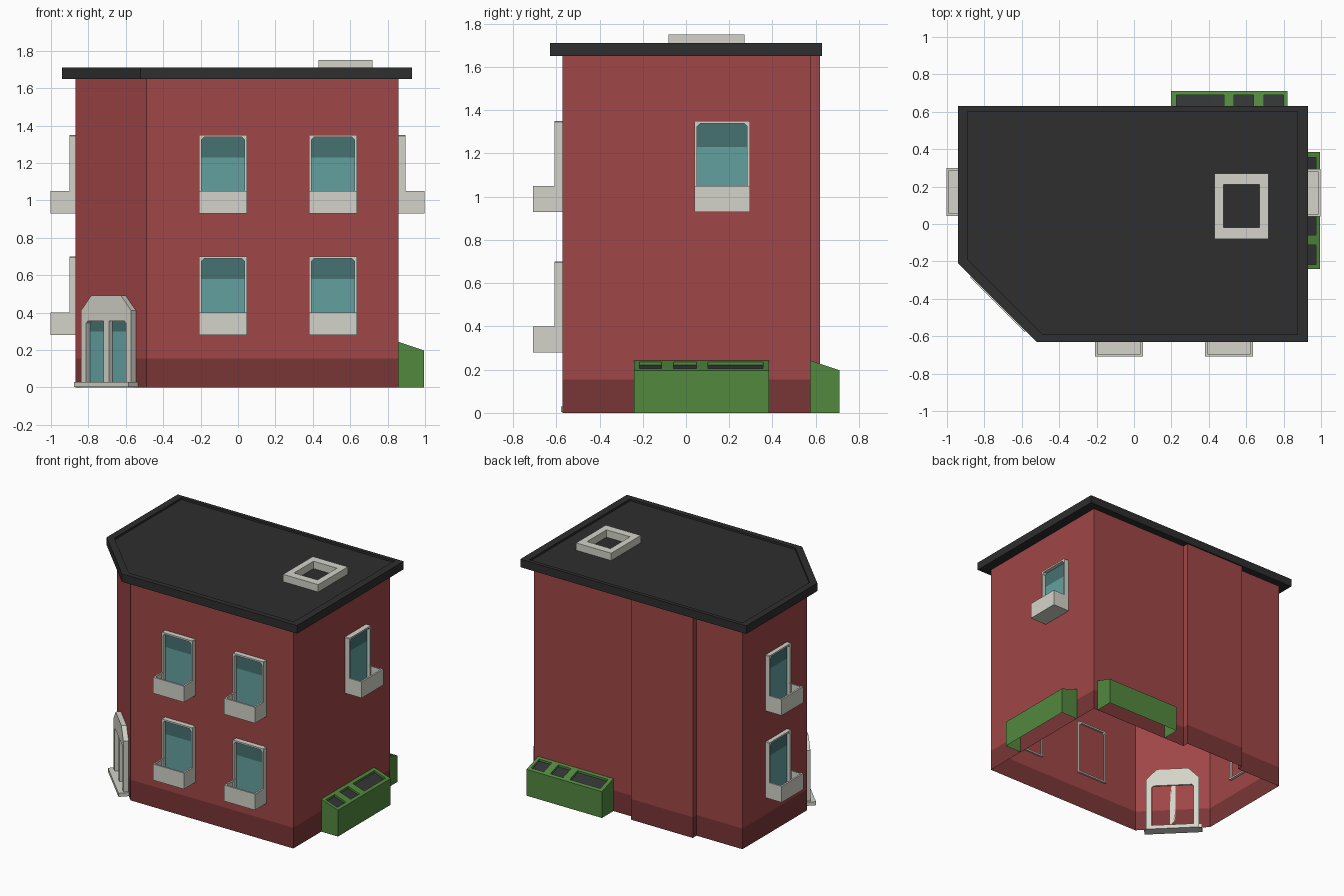
import bpy
import math
from mathutils import Matrix

if "Cube" in bpy.data.objects:
    bpy.data.objects.remove(bpy.data.objects["Cube"])


def material(name, r, g, b):
    def lin(c):
        c /= 255
        return c / 12.92 if c <= 0.04045 else ((c + 0.055) / 1.055) ** 2.4
    m = bpy.data.materials.new(name)
    m.diffuse_color = (lin(r), lin(g), lin(b), 1)
    m.use_nodes = True
    m.node_tree.nodes["Principled BSDF"].inputs["Base Color"].default_value = m.diffuse_color
    return m


RED = material("brick_red", 160, 70, 71)
BASE = material("dark_brick", 122, 54, 54)
STONE = material("pale_stone", 212, 212, 202)
TEAL = material("glass_teal", 100, 160, 160)
SHADE = material("glass_dark_teal", 70, 113, 113)
ROOF = material("roof_black", 46, 46, 46)
GREEN = material("bin_green", 82, 136, 62)
PANEL = material("panel_dark", 50, 52, 54)


def mesh(name, verts, faces, mats, index=None, matrix=None):
    me = bpy.data.meshes.new(name)
    me.from_pydata(verts, [], faces)
    for m in mats:
        me.materials.append(m)
    if index:
        for p, i in zip(me.polygons, index):
            p.material_index = i
    ob = bpy.data.objects.new(name, me)
    bpy.context.collection.objects.link(ob)
    if matrix:
        ob.matrix_world = matrix
    return ob


def place(x, y, deg):
    # local frame of a wall: x runs along the wall, -y points outward
    return Matrix.Translation((x, y, 0)) @ Matrix.Rotation(math.radians(deg), 4, 'Z')


def bands(n, levels):
    # quads joining consecutive closed loops of n points
    return [(k * n + i, k * n + (i + 1) % n, (k + 1) * n + (i + 1) % n, (k + 1) * n + i)
            for k in range(levels) for i in range(n)]


def ring(name, outer, inner, y0, y1, matrix):
    # closed frame between two outlines (x, z), anticlockwise seen from outside
    n = len(outer)
    v = [(x, y, z) for loop, y in ((outer, y0), (outer, y1), (inner, y1), (inner, y0)) for x, z in loop]
    f = bands(n, 3) + [(3 * n + i, 3 * n + (i + 1) % n, (i + 1) % n, i) for i in range(n)]
    return mesh(name, v, f, [STONE], None, matrix)


def box(name, x0, x1, y0, y1, z0, z1, mat, matrix=None):
    v = [(x, y, z) for z in (z0, z1) for x, y in ((x0, y0), (x1, y0), (x1, y1), (x0, y1))]
    return mesh(name, v, bands(4, 1) + [(3, 2, 1, 0), (4, 5, 6, 7)], [mat], None, matrix)


def arch(w, top_w, z0, z1, z2):
    return [(-w, z0), (w, z0), (w, z1), (top_w, z2), (-top_w, z2), (-w, z1)]


def glass(name, w, z0, zm, z1, y, c, matrix):
    # two-tone pane with clipped top corners
    v = [(-w, y, z0), (w, y, z0), (w, y, zm), (-w, y, zm), (w, y, z1 - c), (w - c, y, z1), (c - w, y, z1), (-w, y, z1 - c)]
    mesh(name, v, [(0, 1, 2, 3), (3, 2, 4, 5, 6, 7)], [TEAL, SHADE], [0, 1], matrix)


# walls: open at the bottom, dark band at the foot, shallow bay at the back
plan = [(-.87, .575), (-.87, -.19), (-.49, -.57), (.857, -.57), (.857, .575),
        (.02, .575), (.02, .62), (-.49, .62), (-.49, .575)]
n = len(plan)
mesh("walls", [(x, y, z) for z in (0, .155, 1.65) for x, y in plan], bands(n, 2),
     [BASE, RED], [0] * n + [1] * n)

# roof slab with a slightly sunken top
rim = [(-.94, .63), (-.94, -.21), (-.52, -.63), (.93, -.63), (.93, .63)]
inn = [(-.89, .602), (-.89, -.19), (-.49, -.59), (.875, -.59), (.875, .602)]
loops = [(rim, 1.65), (rim, 1.71), (inn, 1.71), (inn, 1.695)]
mesh("roof", [(x, y, z) for lp, z in loops for x, y in lp],
     bands(5, 3) + [(4, 3, 2, 1, 0), (15, 16, 17, 18, 19)], [ROOF])

# skylight curb: a rectangular ring laid flat on the roof
ring("skylight_curb", [(-.145, -.175), (.145, -.175), (.145, .175), (-.145, .175)],
     [(-.097, -.115), (.097, -.115), (.097, .115), (-.097, .115)], -1.69, -1.75,
     Matrix.Translation((.575, .095, 0)) @ Matrix.Rotation(math.radians(-90), 4, 'X')
     @ Matrix.Scale(-1, 4, (0, 0, 1)) @ Matrix.Scale(-1, 4, (0, 1, 0)))
# put the ring the right way up whatever the axis flips gave
curb = bpy.data.objects["skylight_curb"]
for v in curb.data.vertices:
    x, y, z = v.co
    v.co = (x + .575, z + .095, -y)
curb.matrix_world = Matrix()


def window(z, matrix):
    w = .128
    ring("window_frame", arch(w, w - .004, z, z + .415, z + .42),
         arch(w - .012, w - .026, z + .012, z + .394, z + .408), .015, -.036, matrix)
    glass("window_glass", w - .012, z + .012, z + .3, z + .408, -.008, .014, matrix)
    # planter box: outer shell and rim, open on top
    d, t, h = -.136, .013, z + .12
    v = [(x, y, zz) for zz in (z, h) for x, y in ((-w, 0), (-w, d), (w, d), (w, 0))]
    v += [(-w + t, 0, h), (-w + t, d + t, h), (w - t, d + t, h), (w - t, 0, h)]
    f = [(k + i, k + i + 1, k + i + 5, k + i + 4) for k in (0, 4) for i in range(3)]
    mesh("window_planter", v, f + [(3, 2, 1, 0)], [STONE], None, matrix)


for z in (.28, .93):
    window(z, place(-.08, -.572, 0))
    window(z, place(.508, -.572, 0))
    window(z, place(-.866, .172, -90))
window(.93, place(.86, .167, 90))

# corner door: framed double doors on the angled wall
door = place(-.68, -.38, -45)
ring("door_frame", arch(.19, .113, 0, .41, .49), arch(.15, .138, .03, .343, .355), .01, -.036, door)
glass("door_glass", .15, .03, .3, .355, -.006, .012, door)
box("door_mullion", -.02, .02, -.034, 0, .03, .355, STONE, door)
box("door_step", -.207, .207, -.072, 0, .003, .03, STONE, door)


def bin_store(matrix):
    # sloped-top box with three sunken dark panels
    L, D, zb, zf = .312, .138, .243, .197

    def p(t, d, sink=0):
        return (t, -d, zb + (zf - zb) * d / D - sink)
    v, f, idx = [], [], []

    def quad(*pts, m=0):
        f.append(tuple(range(len(v), len(v) + 4)))
        v.extend(pts)
        idx.append(m)
    quad((-L, -D, 0), (L, -D, 0), p(L, D), p(-L, D))
    quad((L, -D, 0), (L, 0, 0), p(L, 0), p(L, D))
    quad((-L, 0, 0), (-L, -D, 0), p(-L, D), p(-L, 0))
    ts = [-L, -.288, -.185, -.13, -.025, .03, .283, L]
    ds = [0, .022, .116, D]
    for i in range(7):
        for j in range(3):
            c = [(ts[i], ds[j + 1]), (ts[i + 1], ds[j + 1]), (ts[i + 1], ds[j]), (ts[i], ds[j])]
            hole = j == 1 and i % 2 == 1
            s = .015 if hole else 0
            quad(*[p(*q, s) for q in c], m=int(hole))
            if hole:
                for k in range(4):
                    a, b = c[k], c[(k + 1) % 4]
                    quad(p(*a), p(*b), p(*b, s), p(*a, s))
    mesh("bin_store", v, f, [GREEN, PANEL], idx, matrix)


bin_store(place(.857, .0725, 90))
bin_store(place(.51, .573, 180))
